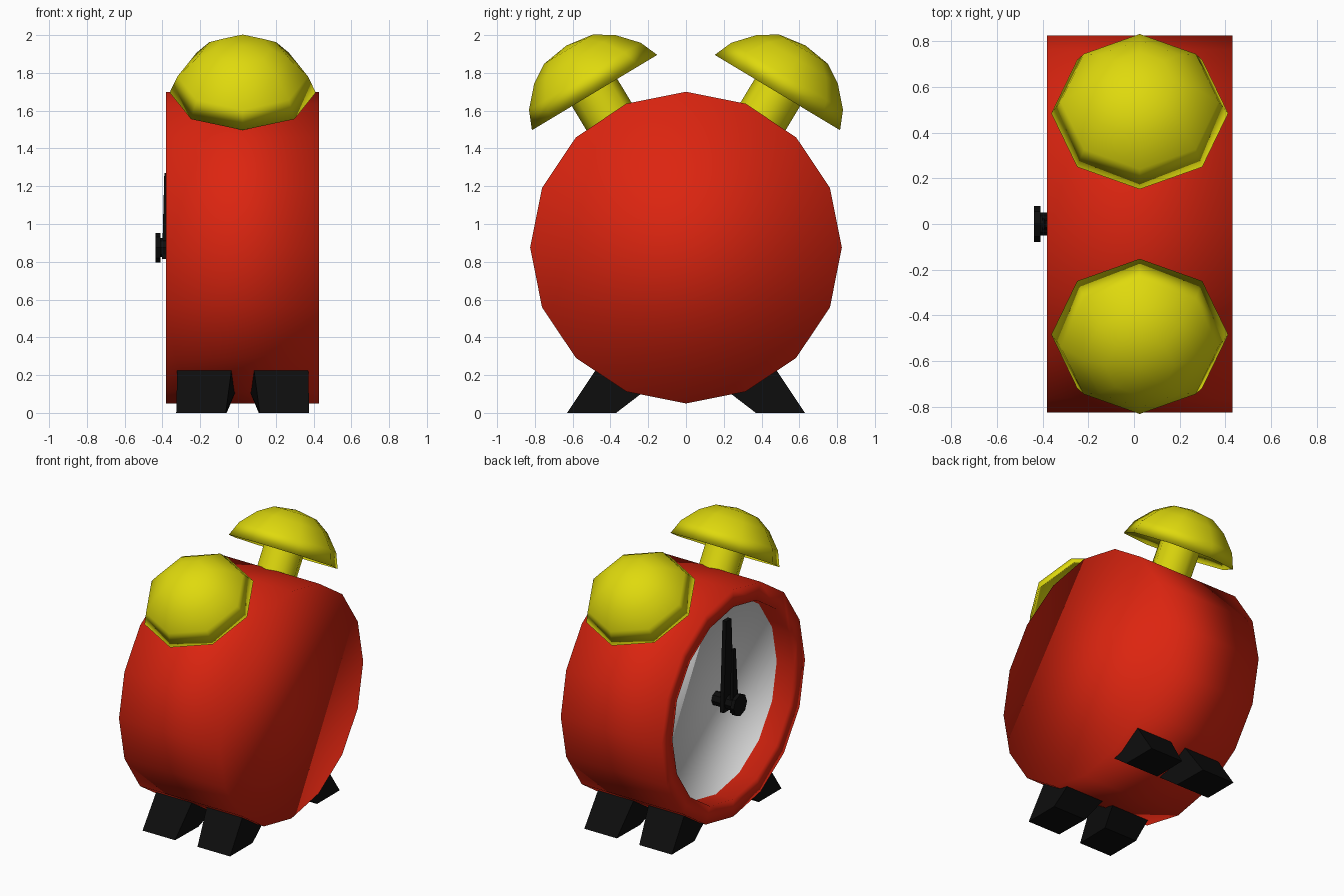
import bpy, bmesh, math
from mathutils import Matrix, Vector

if "Cube" in bpy.data.objects:
    bpy.data.objects.remove(bpy.data.objects["Cube"])


def material(name, rgb):
    m = bpy.data.materials.new(name)
    m.diffuse_color = (*rgb, 1)
    m.use_nodes = True
    m.node_tree.nodes["Principled BSDF"].inputs["Base Color"].default_value = m.diffuse_color
    return m


RED = material("red", (0.72, 0.018, 0.005))
YELLOW = material("yellow", (0.74, 0.70, 0.004))
BLACK = material("black", (0.004, 0.004, 0.004))
WHITE = material("white", (0.8, 0.8, 0.8))
CX = 0.025          # middle of the case along x
CZ = 0.875          # height of the case axis


def finish(name, bm, mats, smooth=False):
    bmesh.ops.recalc_face_normals(bm, faces=bm.faces)
    for f in bm.faces:
        f.smooth = smooth
    me = bpy.data.meshes.new(name)
    bm.to_mesh(me)
    bm.free()
    for m in mats:
        me.materials.append(m)
    ob = bpy.data.objects.new(name, me)
    bpy.context.collection.objects.link(ob)
    return ob


def lathe(name, profile, n, matrix, mats, smooth=False, last_mat=0):
    """Turn (radius, height) points about local z; ends get capped."""
    bm = bmesh.new()
    rings = []
    for r, h in profile:
        angles = [2 * math.pi * i / n for i in range(n)] if r else [0]
        rings.append([bm.verts.new(matrix @ Vector((r * math.cos(a), r * math.sin(a), h)))
                      for a in angles])
    for a, b in zip(rings, rings[1:]):
        for i in range(n):
            j = (i + 1) % n
            if len(a) == 1:
                bm.faces.new((a[0], b[i], b[j]))
            elif len(b) == 1:
                bm.faces.new((a[i], a[j], b[0]))
            else:
                bm.faces.new((a[i], a[j], b[j], b[i]))
    if len(rings[0]) > 1:
        bm.faces.new(rings[0])
    if len(rings[-1]) > 1:
        bm.faces.new(rings[-1]).material_index = last_mat
    return finish(name, bm, mats, smooth)


def block(name, bottom, top, mats):
    """Six-sided block from two matching quads."""
    bm = bmesh.new()
    b = [bm.verts.new(p) for p in bottom]
    t = [bm.verts.new(p) for p in top]
    bm.faces.new(b)
    bm.faces.new(t)
    for i in range(4):
        j = (i + 1) % 4
        bm.faces.new((b[i], b[j], t[j], t[i]))
    return finish(name, bm, mats)


# Case with recessed dial on the -x side
along_x = Matrix.Translation((0, 0, CZ)) @ Matrix.Rotation(math.pi / 2, 4, 'Y')
lathe("case", [(0.825, 0.43), (0.825, -0.38), (0.70, -0.38), (0.70, -0.24)],
      16, along_x, [RED, WHITE], smooth=True, last_mat=1)

# Spindle and knob
lathe("spindle", [(0.05, -0.23), (0.05, -0.415)], 8, along_x, [BLACK])
lathe("knob", [(0.078, -0.41), (0.078, -0.437)], 8, along_x, [BLACK])


# Tapered hands, both pointing up
def hand(name, x0, x1, w0, w1, top, taper):
    def quad(a, b, w, z):
        return [(a, -w, z), (b, -w, z), (b, w, z), (a, w, z)]
    block(name, quad(x0, x1, w0, CZ - 0.06), quad(x0 + taper, x1, w1, top), [BLACK])


hand("long_hand", -0.345, -0.315, 0.06, 0.03, 1.47, 0)
hand("short_hand", -0.402, -0.375, 0.032, 0.015, 1.27, 0.012)

# Bells, hollow underneath, on posts leaning outwards
DOME = [(0, 0.225), (0.15, 0.20), (0.24, 0.15), (0.33, 0.06), (0.387, 0),
        (0.345, 0.10), (0.25, 0.205), (0.15, 0.268), (0, 0.29)]
for side, s in (("front", -1), ("rear", 1)):
    m = (Matrix.Translation((CX, s * 0.484, 1.696))
         @ Matrix.Rotation(-s * math.radians(31), 4, 'X'))
    lathe(side + "_bell", DOME, 8, m, [YELLOW], smooth=True)
    post = lathe(side + "_bell_post", [(0.14, -0.26), (0.14, 0.19)], 8, m, [YELLOW], smooth=True)
    for f in post.data.polygons:
        f.use_smooth = len(f.vertices) == 4

# Four splayed feet, mirrored both ways
for side, s in (("front", -1), ("rear", 1)):
    for end, e in (("left", -1), ("right", 1)):
        def quad(outer_y, outer_z, inner_y, inner_z, far, near_o, near_i):
            return [(CX + e * far, s * outer_y, outer_z), (CX + e * near_o, s * outer_y, outer_z),
                    (CX + e * near_i, s * inner_y, inner_z), (CX + e * far, s * inner_y, inner_z)]
        block(f"{side}_{end}_foot",
              quad(0.63, 0, 0.37, 0, 0.352, 0.09, 0.085),
              quad(0.43, 0.30, 0.20, 0.13, 0.345, 0.05, 0.03), [BLACK])
